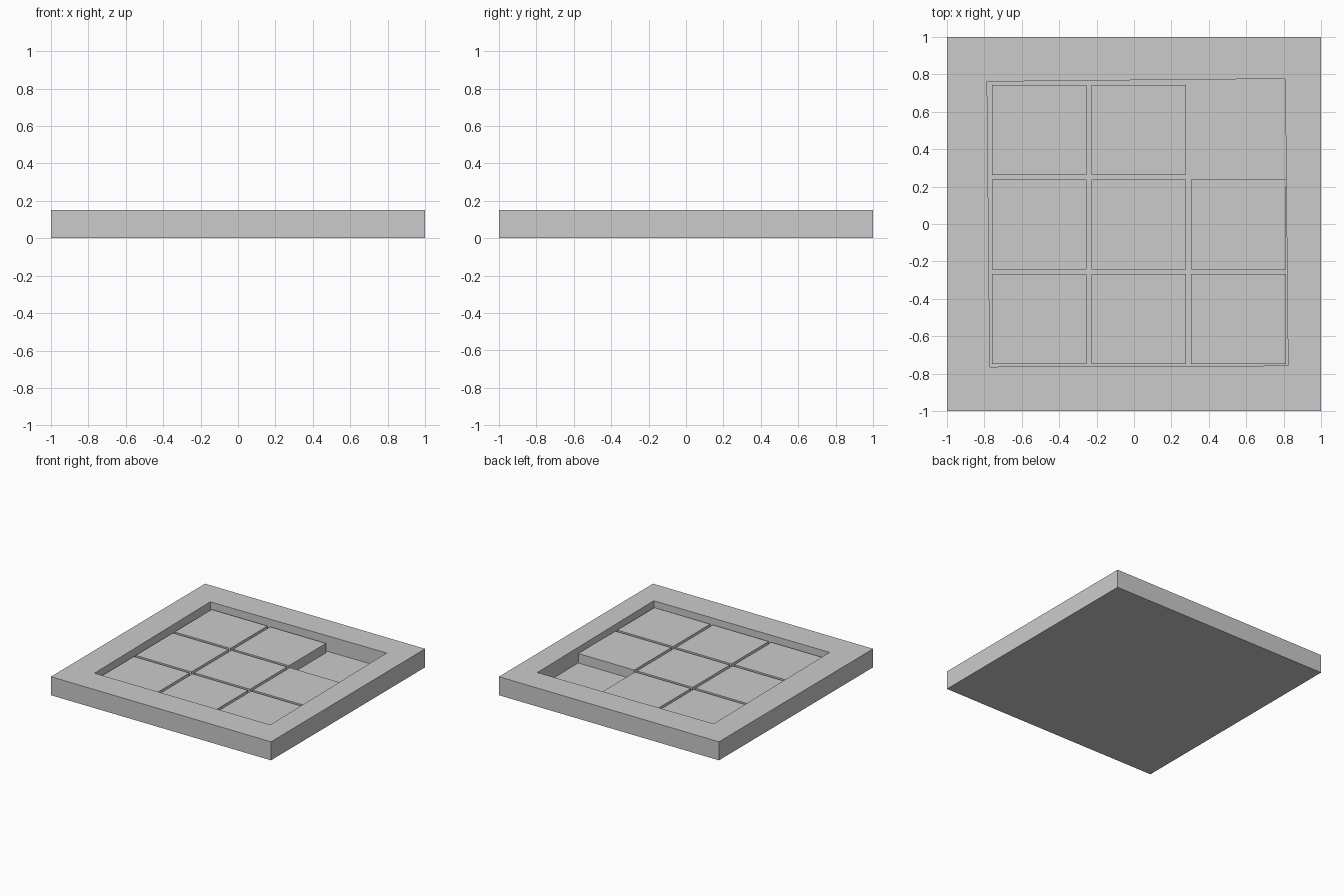
import bpy, bmesh

if "Cube" in bpy.data.objects:
    bpy.data.objects.remove(bpy.data.objects["Cube"])

HEIGHT, FLOOR, TILE_TOP = 0.152, 0.024, 0.102


def finish(name, bm):
    bmesh.ops.recalc_face_normals(bm, faces=bm.faces)
    mesh = bpy.data.meshes.new(name)
    bm.to_mesh(mesh)
    bm.free()
    obj = bpy.data.objects.new(name, mesh)
    bpy.context.collection.objects.link(obj)


def ring(bm, corners, z):
    return [bm.verts.new((x, y, z)) for x, y in corners]


def bridge(bm, a, b):
    for i in range(4):
        j = (i + 1) % 4
        bm.faces.new((a[i], a[j], b[j], b[i]))


# Tray: square block with a slightly skewed pocket
outer = [(-1, -1), (1, -1), (1, 1), (-1, 1)]
pocket = [(-0.77, -0.763), (0.823, -0.757), (0.808, 0.776), (-0.785, 0.761)]
bm = bmesh.new()
rings = [ring(bm, outer, 0), ring(bm, outer, HEIGHT),
         ring(bm, pocket, HEIGHT), ring(bm, pocket, FLOOR)]
for lower, upper in zip(rings, rings[1:]):
    bridge(bm, lower, upper)
bm.faces.new(rings[0])
bm.faces.new(rings[-1])
finish("tray", bm)

# Eight sliding tiles, the back right cell stays empty
for row in range(3):
    for col in range(3):
        if (row, col) == (2, 2):
            continue
        x, y = -0.76 + 0.532 * col, -0.748 + 0.505 * row
        corners = [(x, y), (x + 0.507, y), (x + 0.507, y + 0.482), (x, y + 0.482)]
        bm = bmesh.new()
        low, high = ring(bm, corners, FLOOR), ring(bm, corners, TILE_TOP)
        bridge(bm, low, high)
        bm.faces.new(low)
        bm.faces.new(high)
        finish(f"tile_{row + 1}_{col + 1}", bm)
